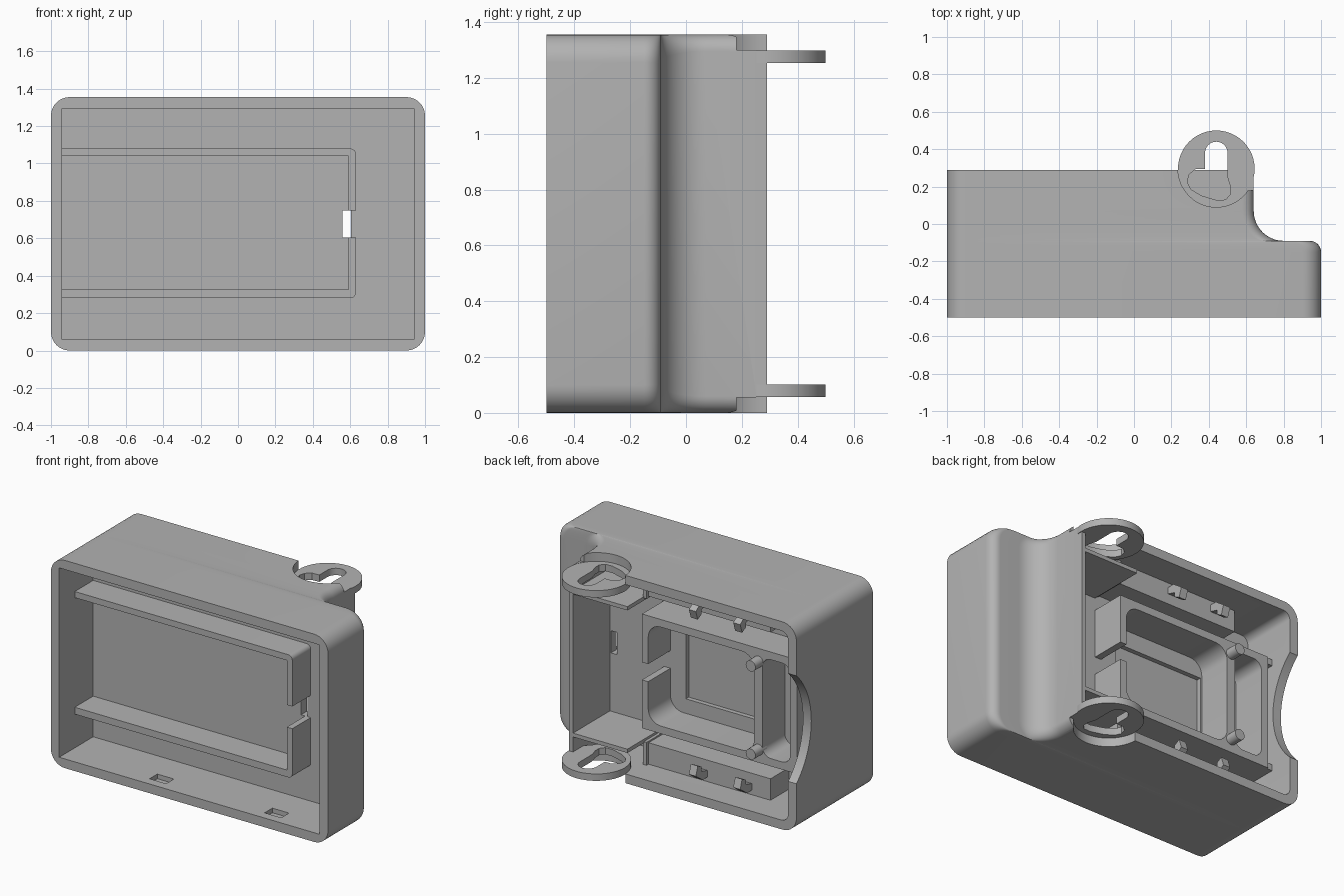
import bpy, bmesh, math

if "Cube" in bpy.data.objects:
    bpy.data.objects.remove(bpy.data.objects["Cube"])

H = 1.355      # overall height
WALL = 0.06
FLOOR_F, FLOOR_B, BACK = -0.15, -0.09, 0.29

grey = bpy.data.materials.new("plain grey plastic")
grey.use_nodes = True
grey.diffuse_color = (0.45, 0.45, 0.45, 1)
grey.node_tree.nodes["Principled BSDF"].inputs["Base Color"].default_value = (0.45, 0.45, 0.45, 1)
parts = []


def arc(cx, cy, r, a0, a1, n=8):
    angles = [math.radians(a0 + (a1 - a0) * i / n) for i in range(n + 1)]
    return [(cx + r * math.cos(a), cy + r * math.sin(a)) for a in angles]


def rounded(x0, x1, z0, z1, r_left, r_right):
    l, r = r_left, r_right
    return (arc(x1 - r, z1 - r, r, 0, 90) + arc(x0 + l, z1 - l, l, 90, 180)
            + arc(x0 + l, z0 + l, l, 180, 270) + arc(x1 - r, z0 + r, r, 270, 360))


def loft(name, rings):
    """Skin a list of equal rings of 3D points and close both ends."""
    bm = bmesh.new()
    loops = [[bm.verts.new(p) for p in ring] for ring in rings]
    n = len(loops[0])
    for a, b in zip(loops, loops[1:]):
        for i in range(n):
            bm.faces.new((a[i], a[(i + 1) % n], b[(i + 1) % n], b[i]))
    bm.faces.new(loops[0])
    bm.faces.new(loops[-1])
    bmesh.ops.recalc_face_normals(bm, faces=bm.faces[:])
    mesh = bpy.data.meshes.new(name)
    bm.to_mesh(mesh)
    bm.free()
    mesh.materials.append(grey)
    ob = bpy.data.objects.new(name, mesh)
    bpy.context.collection.objects.link(ob)
    parts.append(ob)
    return ob


def prism(name, pts, axis, a, b):
    place = {"x": lambda p, t: (t, p[0], p[1]),
             "y": lambda p, t: (p[0], t, p[1]),
             "z": lambda p, t: (p[0], p[1], t)}[axis]
    return loft(name, [[place(p, t) for p in pts] for t in (a, b)])


def box(name, x0, x1, y0, y1, z0, z1):
    return prism(name, [(x0, y0), (x1, y0), (x1, y1), (x0, y1)], "z", z0, z1)


def cut(ob, cutters):
    for c in cutters:
        c.hide_render = True
        mod = ob.modifiers.new("cut", "BOOLEAN")
        mod.operation, mod.solver, mod.object = "DIFFERENCE", "EXACT", c
    graph = bpy.context.evaluated_depsgraph_get()
    mesh = bpy.data.meshes.new_from_object(ob.evaluated_get(graph))
    ob.modifiers.clear()
    ob.data = mesh
    for c in cutters:
        parts.remove(c)
        bpy.data.objects.remove(c)


def both(lo, hi):
    """A height range and its mirror about mid height."""
    return (("lower", lo, hi), ("upper", H - hi, H - lo))


# Housing: rounded sections stacked from front to back, stepping in on one side
side = [(1, -0.5)] + arc(0.94, -0.15, 0.06, 0, 90) + arc(0.8, 0.07, 0.16, 270, 180, 12) + [(0.64, BACK)]
rings = []
for x, y in side:
    r = 0.1 if x >= 0.8 else 0.06 + 0.04 * (x - 0.64) / 0.16
    rings.append([(p[0], y, p[1]) for p in rounded(-1, x, 0, H, 0.1, r)])
housing = loft("housing", rings)

# Cavities, wire hole, finger scoop, and recesses for the mounting ears
EX, EY, ER = 0.44, 0.295, 0.205
cutters = [
    box("front_cavity", -0.94, 0.94, -0.6, FLOOR_F, WALL, H - WALL),
    prism("back_cavity", rounded(-0.94, 0.612, WALL, H - WALL, 0.05, 0.01), "y", FLOOR_B, 0.5),
    box("wire_hole", 0.56, 0.605, -0.2, 0.0, 0.605, 0.75),
    prism("scoop", arc(0.62, H / 2, 0.483, 0, 360, 64)[:-1], "x", -1.1, -0.9),
    box("window_recess", -0.58, 0.064, -0.12, 0.0, 0.45, 0.89),
]
for tag, lo, hi in both(-0.1, 0.062):
    cutters.append(prism(tag + "_ear_recess", arc(EX, EY, ER, 0, 360, 48)[:-1], "z", lo, hi))
for tag, lo, hi in both(-0.1, 0.055):
    cutters.append(box(tag + "_corner_recess", 0.605, 0.7, 0.18, 0.4, lo, hi))
for tag, lo, hi in both(0.03, 0.1):
    for x in (-0.27, 0.56):
        cutters.append(box(tag + "_latch_pocket", x - 0.06, x + 0.06, -0.44, -0.36, lo, hi))
cut(housing, cutters)

# Front tray ribs: a U of thin walls with a gap for the wire
rib = prism("front_tray_rib", rounded(-0.945, 0.63, 0.28, 1.08, 0.001, 0.03), "y", -0.34, FLOOR_F + 0.001)
cut(rib, [box("tray_space", -1.2, 0.59, -0.5, 0.1, 0.325, 1.04),
          box("tray_gap", 0.5, 0.8, -0.5, 0.1, 0.605, 0.75)])

# Back frame with a large pocket, a small pocket and a wire gap
frame = box("back_frame", -0.9, 0.22, FLOOR_B - 0.001, 0.14, 0.305, 1.05)
cut(frame, [
    prism("large_pocket", rounded(-0.59, 0.175, 0.355, 1.0, 0.09, 0.09), "y", -0.3, 0.5),
    prism("small_pocket", rounded(-0.85, -0.65, 0.355, 1.0, 0.06, 0.06), "y", -0.3, 0.5),
    box("frame_gap", 0.1, 0.4, -0.3, 0.5, 0.62, 0.735)])
for tag, lo, hi in both(0.305, 0.345):
    box(tag + "_frame_rail", -0.945, -0.89, FLOOR_B - 0.001, 0.13, lo, hi)

# Locating pegs on the frame divider
for tag, lo, hi in both(0.355, 0.425):
    prism(tag + "_peg", arc(-0.62, (lo + hi) / 2, 0.035, 0, 360, 24)[:-1], "y", 0.1, 0.22)

# Ledges with snap hooks along the long walls
for tag, lo, hi in both(0.055, 0.2):
    box(tag + "_ledge", -0.68, 0.22, FLOOR_B - 0.001, 0.1, lo, hi)
hook = [(0.09, 0.09), (0.15, 0.09), (0.22, 0.14), (0.2, 0.2), (0.16, 0.18), (0.16, 0.15), (0.09, 0.13)]
for x in (-0.2, -0.52):
    prism("lower_hook", hook, "x", x - 0.025, x + 0.025)
    prism("upper_hook", [(y, H - z) for y, z in hook], "x", x - 0.025, x + 0.025)

# Shields that keep the screw space apart from the inside
for tag, lo, hi in both(0.2, 0.225):
    box(tag + "_shield", 0.22, 0.615, FLOOR_B - 0.001, BACK, lo, hi)
for tag, lo, hi in both(0.055, 0.21):
    box(tag + "_shield_end", 0.2, 0.225, FLOOR_B - 0.001, 0.12, lo, hi)

# Mounting ears with a keyhole
keyhole = arc(EX, 0.38, 0.06, 0, 180, 16) + [
    (0.38, 0.295), (0.33, 0.293), (0.295, 0.265), (0.285, 0.225), (0.305, 0.185), (0.36, 0.152),
    (0.44, 0.128), (0.49, 0.13), (0.515, 0.16), (0.515, 0.2), (0.5, 0.25)]
for tag, lo, hi in both(0.057, 0.102):
    ear = prism(tag + "_mounting_ear", arc(EX, EY, ER, 0, 360, 48)[:-1], "z", lo, hi)
    cut(ear, [prism("keyhole", keyhole, "z", lo - 0.1, hi + 0.1)])

# Smooth the curved walls and keep the edges sharp
bpy.ops.object.select_all(action="DESELECT")
for ob in parts:
    ob.select_set(True)
bpy.context.view_layer.objects.active = housing
bpy.ops.object.shade_smooth_by_angle(angle=math.radians(30))
